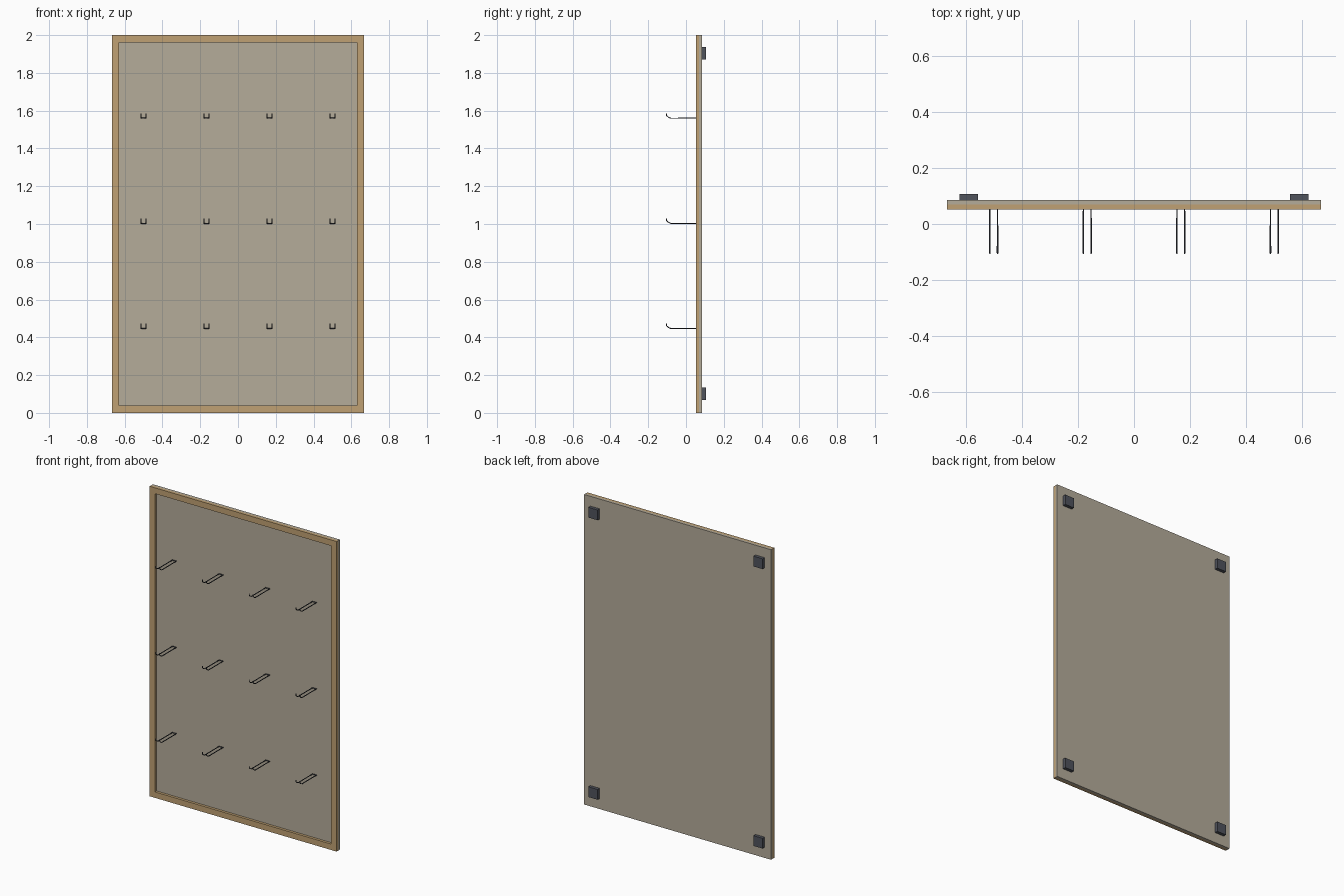
import bpy

cube = bpy.data.objects.get("Cube")
if cube:
    bpy.data.objects.remove(cube, do_unlink=True)


def srgb(r, g, b):
    return tuple(((c / 255 + 0.055) / 1.055) ** 2.4 for c in (r, g, b)) + (1.0,)


def material(name, color):
    m = bpy.data.materials.new(name)
    m.use_nodes = True
    m.diffuse_color = color
    m.node_tree.nodes["Principled BSDF"].inputs["Base Color"].default_value = color
    return m


PANEL = material("grey beige panel", srgb(181, 172, 154))
WOOD = material("tan wood", srgb(192, 161, 115))
WIRE = material("dark metal", srgb(62, 65, 73))
RUBBER = material("dark grey rubber", srgb(80, 83, 92))


def box(name, x, y, z, mat):
    """Box spanning the given (min, max) ranges."""
    bpy.ops.mesh.primitive_cube_add(size=1, location=[sum(r) / 2 for r in (x, y, z)])
    ob = bpy.context.object
    ob.name = name
    ob.scale = [r[1] - r[0] for r in (x, y, z)]
    bpy.ops.object.transform_apply(location=False, rotation=False, scale=True)
    ob.data.materials.append(mat)
    return ob


HALF_W, HEIGHT, RAIL = 0.667, 2.0, 0.038
FRONT, MID, BACK, REAR = 0.052, 0.069, 0.086, 0.107

# Backing panel and the raised frame on its front
box("back_panel", (-HALF_W, HALF_W), (MID, BACK), (0, HEIGHT), PANEL)
box("bottom_rail", (-HALF_W, HALF_W), (FRONT, MID), (0, RAIL), WOOD)
box("top_rail", (-HALF_W, HALF_W), (FRONT, MID), (HEIGHT - RAIL, HEIGHT), WOOD)
for side, s in (("left", 1), ("right", -1)):
    x = sorted((s * HALF_W, s * (HALF_W - RAIL)))
    box(side + "_stile", x, (FRONT, MID), (RAIL, HEIGHT - RAIL), WOOD)
    # Wall spacers at the back corners
    for level, z in (("bottom", 0.101), ("top", 1.904)):
        c = s * 0.589
        box(f"{level}_{side}_spacer", (c - 0.033, c + 0.033), (BACK, REAR),
            (z - 0.033, z + 0.033), RUBBER)


# Double-prong wire hook: one bent wire with its crossbar against the panel
PRONG = [(MID - 0.004, 0), (-0.081, 0), (-0.092, 0.005), (-0.103, 0.014), (-0.104, 0.026)]


def hook_mesh():
    pts = [(-0.0138, y, z) for y, z in reversed(PRONG)]
    pts += [(0.0138, y, z) for y, z in PRONG]
    cu = bpy.data.curves.new("hook_wire", "CURVE")
    cu.dimensions = "3D"
    cu.bevel_depth = 0.0029
    cu.bevel_resolution = 1
    cu.use_fill_caps = True
    sp = cu.splines.new("POLY")
    sp.points.add(len(pts) - 1)
    for p, co in zip(sp.points, pts):
        p.co = (*co, 1)
    cu.materials.append(WIRE)
    return cu


wire = hook_mesh()
for row in range(3):
    for col in range(4):
        ob = bpy.data.objects.new(f"hook_row{row + 1}_{col + 1}", wire)
        ob.location = (-0.5 + col / 3, 0, 0.447 + row * 0.5565)
        bpy.context.collection.objects.link(ob)
